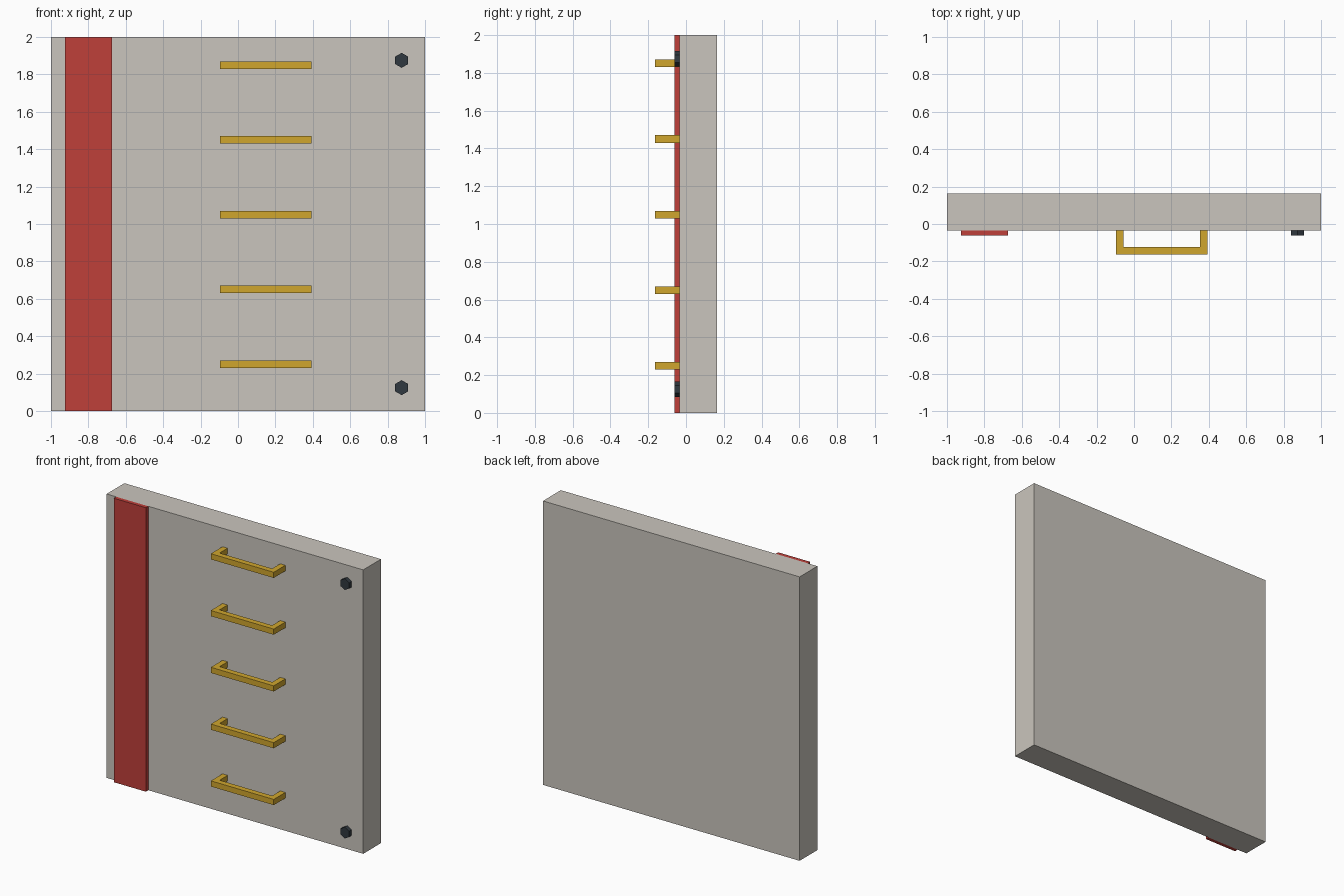
import bpy, bmesh
from math import pi
from mathutils import Matrix

if "Cube" in bpy.data.objects:
    bpy.data.objects.remove(bpy.data.objects["Cube"])

FRONT, BACK, TIP = -0.0345, 0.1635, -0.1635   # panel faces and handle tip in y
TRIM = 0.027                                  # thickness of stripe and bolts


def material(name, rgb):
    m = bpy.data.materials.new(name)
    m.diffuse_color = (*rgb, 1)
    m.use_nodes = True
    m.node_tree.nodes["Principled BSDF"].inputs["Base Color"].default_value = m.diffuse_color
    return m


def finish(name, bm, mat):
    bmesh.ops.recalc_face_normals(bm, faces=bm.faces)
    me = bpy.data.meshes.new(name)
    bm.to_mesh(me)
    bm.free()
    me.materials.append(mat)
    ob = bpy.data.objects.new(name, me)
    bpy.context.collection.objects.link(ob)
    return ob


def box(name, x, y, z, mat):
    bm = bmesh.new()
    centre = [sum(r) / 2 for r in (x, y, z)]
    size = [r[1] - r[0] for r in (x, y, z)]
    bmesh.ops.create_cube(bm, size=1, matrix=Matrix.Translation(centre) @ Matrix.Diagonal((*size, 1)))
    return finish(name, bm, mat)


def rung(name, z, mat):
    # U-shaped outline seen from above, extruded upward
    l, r, t, h = -0.097, 0.393, 0.04, 0.04
    outline = [(l, FRONT), (l, TIP), (r, TIP), (r, FRONT),
               (r - t, FRONT), (r - t, TIP + t), (l + t, TIP + t), (l + t, FRONT)]
    bm = bmesh.new()
    face = bm.faces.new([bm.verts.new((x, y, z - h / 2)) for x, y in outline])
    ext = bmesh.ops.extrude_face_region(bm, geom=[face], use_keep_orig=True)
    top = [v for v in ext["geom"] if isinstance(v, bmesh.types.BMVert)]
    bmesh.ops.translate(bm, verts=top, vec=(0, 0, h))
    return finish(name, bm, mat)


def bolt(name, x, z, depth, mat):
    # Hexagonal head with a corner pointing up
    bm = bmesh.new()
    place = (Matrix.Translation((x, FRONT - depth / 2, z))
             @ Matrix.Rotation(pi / 2, 4, 'X'))
    bmesh.ops.create_cone(bm, cap_ends=True, segments=6, radius1=0.04, radius2=0.04,
                          depth=depth, matrix=place)
    return finish(name, bm, mat)


concrete = material("concrete", (0.59, 0.56, 0.51))
red = material("red_paint", (0.52, 0.05, 0.042))
yellow = material("yellow_paint", (0.63, 0.38, 0.027))
steel = material("dark_steel", (0.03, 0.04, 0.05))

# Wall panel and painted stripe
box("wall_panel", (-1, 1), (FRONT, BACK), (0, 2), concrete)
box("red_stripe", (-0.925, -0.675), (FRONT - TRIM, FRONT), (0, 2), red)

# Ladder rungs
for i in range(5):
    rung(f"rung_{i + 1}", 0.25 + 0.4 * i, yellow)

# Corner bolts; the left pair lies just under the stripe surface
for side, x, depth in (("left", -0.875, TRIM - 0.001), ("right", 0.875, TRIM)):
    for level, z in (("lower", 0.125), ("upper", 1.875)):
        bolt(f"bolt_{level}_{side}", x, z, depth, steel)
